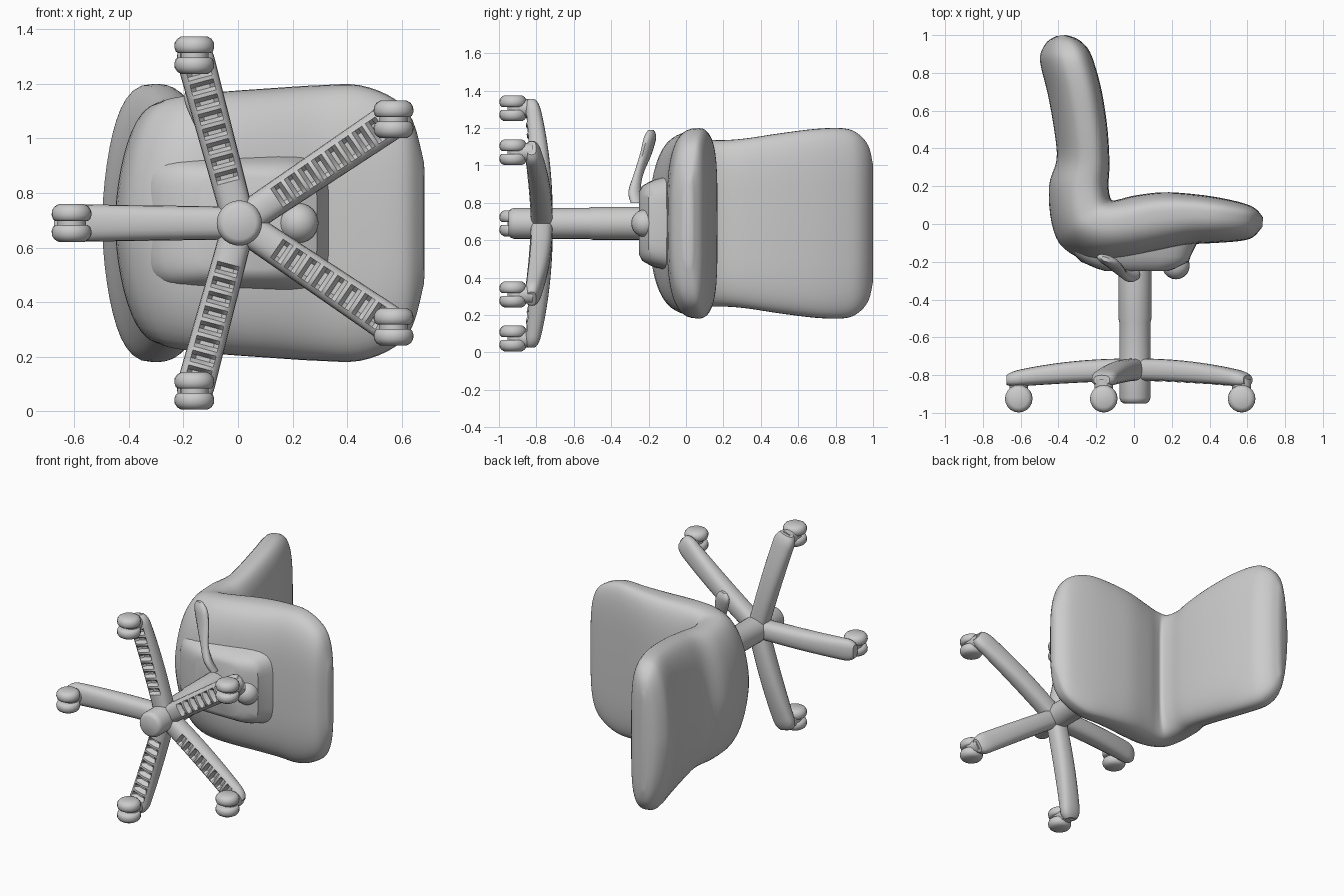
import bpy, bmesh, math
from mathutils import Vector, Matrix

cube = bpy.data.objects.get("Cube")
if cube:
    bpy.data.objects.remove(cube, do_unlink=True)

MID = 0.69                       # height of the plane of symmetry
HUB = Vector((0.005, 0, MID))

grey = bpy.data.materials.new("plain_grey")
grey.use_nodes = True
grey.diffuse_color = (0.6, 0.6, 0.6, 1)
grey.node_tree.nodes["Principled BSDF"].inputs["Base Color"].default_value = (0.6, 0.6, 0.6, 1)


def finish(name, bm, angle=50):
    bmesh.ops.recalc_face_normals(bm, faces=bm.faces)
    mesh = bpy.data.meshes.new(name)
    bm.to_mesh(mesh)
    bm.free()
    mesh.materials.append(grey)
    obj = bpy.data.objects.new(name, mesh)
    bpy.context.collection.objects.link(obj)
    bpy.ops.object.select_all(action='DESELECT')
    obj.select_set(True)
    bpy.context.view_layer.objects.active = obj
    bpy.ops.object.shade_smooth_by_angle(angle=math.radians(angle))


def loft(bm, rings):
    """Skin a list of equal-length point rings and cap both ends."""
    rows = [[bm.verts.new(p) for p in ring] for ring in rings]
    count = len(rows[0])
    for a, b in zip(rows, rows[1:]):
        for i in range(count):
            j = (i + 1) % count
            bm.faces.new((a[i], a[j], b[j], b[i]))
    bm.faces.new(rows[0])
    bm.faces.new(rows[-1])


def smooth_path(keys, steps):
    """Catmull-Rom interpolation of equal-length number tuples."""
    out = []
    for i in range(len(keys) - 1):
        quad = [keys[max(i - 1, 0)], keys[i], keys[i + 1], keys[min(i + 2, len(keys) - 1)]]
        for s in range(steps):
            t = s / steps
            out.append([b + t / 2 * (c - a + t * (2 * a - 5 * b + 4 * c - d + t * (3 * (b - c) + d - a)))
                        for a, b, c, d in zip(*quad)])
    return out + [list(keys[-1])]


def oval(count, power_a, power_b):
    """Unit superellipse as (a, b) pairs."""
    pts = []
    for i in range(count):
        t = math.tau * i / count
        c, s = math.cos(t), math.sin(t)
        pts.append((math.copysign(abs(c) ** power_a, c), math.copysign(abs(s) ** power_b, s)))
    return pts


def lathe(bm, profile, centre, axis, sides=28):
    """Turn (distance along axis, radius) pairs round the axis."""
    turn = Vector((0, 0, 1)).rotation_difference(Vector(axis)).to_matrix()
    rings = []
    for d, r in profile:
        rings.append([Vector(centre) + turn @ Vector((r * math.cos(math.tau * k / sides),
                      r * math.sin(math.tau * k / sides), d)) for k in range(sides)])
    loft(bm, rings)


# Padded shell: inner x, y, outer x, y, half width, from back top to seat front
shell = [
    (-.36, 1.0, -.41, .995, .32), (-.30, .98, -.46, .965, .415),
    (-.245, .93, -.495, .90, .48), (-.21, .85, -.492, .83, .508),
    (-.17, .7, -.455, .68, .505), (-.14, .5, -.42, .48, .48),
    (-.13, .32, -.41, .34, .455), (-.135, .2, -.45, .2, .445),
    (-.12, .13, -.435, .0, .45), (-.08, .13, -.37, -.13, .465),
    (0, .15, -.2, -.2, .48), (.15, .168, .1, -.15, .495),
    (.3, .16, .29, -.11, .505), (.45, .14, .44, -.1, .505),
    (.58, .11, .56, -.09, .455), (.645, .08, .63, -.07, .375),
    (.683, .035, .68, -.015, .22)]
bm = bmesh.new()
rings = []
for ix, iy, ox, oy, w in smooth_path(shell, 4):
    inner, outer = Vector((ix, iy, MID)), Vector((ox, oy, MID))
    # The outer side is rounder on the backrest than under the seat
    toward_back = min(1, max(0, -ox / .35))
    widest = inner.lerp(outer, .32 + .06 * toward_back)
    roundness = .6 + .6 * toward_back
    ring = []
    for (a, b), (_, soft) in zip(oval(48, .75, .45), oval(48, .75, roundness)):
        if a > 0:
            point = widest.lerp(inner, a)
        else:
            point, b = widest.lerp(outer, -a), soft
        ring.append(point + Vector((0, 0, w * b)))
    rings.append(ring)
loft(bm, rings)
finish("seat_and_backrest", bm, 60)

# Mechanism pan under the seat: y, x min, x max, half width
bm = bmesh.new()
rings = []
for y, x0, x1, w in [(-.05, -.34, .36, .27), (-.13, -.34, .32, .245), (-.17, -.31, .30, .235),
                     (-.2, -.28, .29, .22), (-.235, -.2, .22, .2), (-.25, -.15, .18, .17)]:
    rings.append([Vector(((x0 + x1) / 2 + (x1 - x0) / 2 * a, y, MID + w * b))
                  for a, b in oval(40, .4, .4)])
loft(bm, rings)
finish("mechanism_pan", bm, 40)

# Tension knob
bm = bmesh.new()
bmesh.ops.create_uvsphere(bm, u_segments=20, v_segments=12, radius=.073,
                          matrix=Matrix.Translation((.222, -.22, MID)))
finish("tension_knob", bm)

# Height lever: flattened paddle on the left side
bm = bmesh.new()
rings = []
for x, y, z, wide, thick in smooth_path([
        (.0, -.26, .80, .032, .035), (-.03, -.275, .86, .032, .032), (-.07, -.255, .95, .034, .024),
        (-.11, -.215, 1.06, .055, .027), (-.14, -.192, 1.15, .058, .028),
        (-.15, -.187, 1.19, .025, .012)], 4):
    rings.append([Vector((x + wide * a, y + thick * b - .3 * wide * a, z)) for a, b in oval(14, 1, 1)])
loft(bm, rings)
finish("height_lever", bm)

# Gas column and hub
bm = bmesh.new()
lathe(bm, [(-.95, .06), (-.94, .075), (-.92, .083), (-.72, .083), (-.52, .083), (-.5, .088),
           (-.22, .088)], HUB, (0, 1, 0))
finish("column_and_hub", bm, 40)

# Star base with casters
tips = [(-.61, 0)] + [(x, side * z) for x, z in ((-.16, .615), (.57, .38)) for side in (1, -1)]
arms, casters = bmesh.new(), bmesh.new()
for tx, tz in tips:
    tip = Vector((tx, 0, MID + tz))
    out = (tip - HUB).normalized()
    side = out.cross(Vector((0, 1, 0)))
    ribbed = tz != 0
    length = (tip - HUB).length + (.04 if ribbed else .065)
    rings = []
    for k in range(49):
        t = k / 48
        end = math.sqrt(max(0, 1 - ((t - .9) / .105) ** 2)) if t > .9 else 1
        top = -.712 - .075 * t ** 2.2
        bottom = -.83 - .035 * t ** 1.5
        middle, tall = (top + bottom) / 2, (top - bottom) / 2 * (.5 + .5 * end)
        wide = (.06 + .01 * t) * (.45 + .55 * end)
        ring = []
        for a, b in oval(20, .8, .75):
            y = middle + tall * b
            # Shallow pockets between ribs on the underside
            if ribbed and b < 0 and abs(a) < .4 and .2 < t < .88 and k % 4 < 2:
                y += .03
            ring.append(HUB + out * length * t + side * wide * a + Vector((0, y, 0)))
        rings.append(ring)
    loft(arms, rings)

    # Twin wheels, joining bridge and stem
    for s in (1, -1):
        wheel = [(-.028, .06), (-.022, .068), (-.008, .073), (.01, .072), (.024, .063), (.033, .048)]
        lathe(casters, [(d * s, r) for d, r in wheel], tip + Vector((0, -.925, .036 * s)), (0, 0, 1), 20)
    lathe(casters, [(-.045, .052), (.045, .052)], tip + Vector((0, -.903, 0)), (0, 0, 1), 16)
    lathe(casters, [(-.9, .05), (-.82, .05)], tip, (0, 1, 0), 14)
finish("base_arms", arms, 35)
finish("casters", casters, 40)
